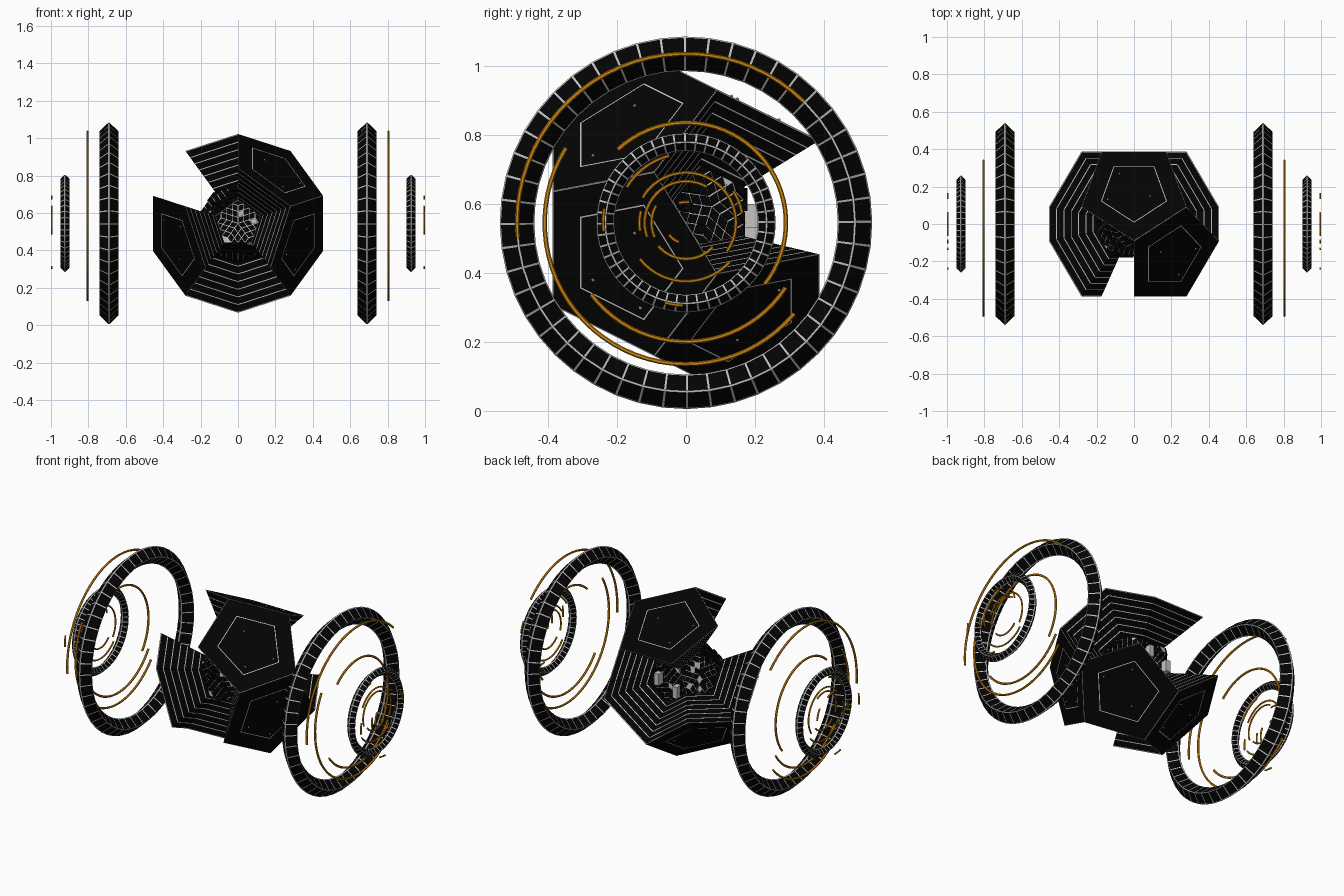
import bpy, bmesh, math, random
from mathutils import Vector

if "Cube" in bpy.data.objects:
    bpy.data.objects.remove(bpy.data.objects["Cube"])

random.seed(4)
CENTRE = Vector((0, 0, 0.545))
R = 0.487          # shell circumradius
CORE = 0.43        # core size relative to the shell


def material(name, rgb):
    m = bpy.data.materials.new(name)
    m.diffuse_color = (*rgb, 1)
    m.use_nodes = True
    m.node_tree.nodes["Principled BSDF"].inputs["Base Color"].default_value = m.diffuse_color
    return m


BLACK = material("black", (0.001, 0.001, 0.001))
GREY = material("line_grey", (0.55, 0.55, 0.55))
LIGHT = material("light_grey", (0.7, 0.7, 0.7))
ORANGE = material("orange", (0.65, 0.25, 0.004))
MATS = [BLACK, GREY, LIGHT, ORANGE]


def finish(bm, name, fix_normals=True):
    if fix_normals:
        bmesh.ops.recalc_face_normals(bm, faces=bm.faces)
    mesh = bpy.data.meshes.new(name)
    bm.to_mesh(mesh)
    bm.free()
    for m in MATS:
        mesh.materials.append(m)
    ob = bpy.data.objects.new(name, mesh)
    bpy.context.collection.objects.link(ob)
    return ob


def bridge(bm, a, b, mat):
    n = len(a)
    for i in range(n):
        bm.faces.new((a[i], a[(i + 1) % n], b[(i + 1) % n], b[i])).material_index = mat


def polar(deg, r, y):
    t = math.radians(deg)
    return Vector((r * math.cos(t), y, r * math.sin(t)))


# Dodecahedron corners in four layers along y
F = [polar(90 + 72 * k, 0.607 * R, -0.795 * R) for k in range(5)]
A = [polar(90 + 72 * k, 0.982 * R, -0.1876 * R) for k in range(5)]
B = [polar(126 + 72 * k, 0.982 * R, 0.1876 * R) for k in range(5)]
G = [polar(126 + 72 * k, 0.607 * R, 0.795 * R) for k in range(5)]
front_side = [[F[k], F[(k + 1) % 5], A[(k + 1) % 5], B[k], A[k]] for k in range(5)]
back_side = [[G[k], G[k - 1], B[k - 1], A[k], B[k]] for k in range(5)]
solid = [front_side[k] for k in (1, 3, 4)] + [back_side[k] for k in (0, 2, 3)]
open_faces = [F, G] + [front_side[k] for k in (0, 2)] + [back_side[k] for k in (1, 4)]


# Wedge-shaped shell blocks with striped walls and an outlined outer panel
def shell_block(pts, name):
    bm = bmesh.new()
    c = sum(pts, Vector()) / 5

    def ring(s):
        return [bm.verts.new(CENTRE + p * s) for p in pts]

    def panel_ring(s):
        return [bm.verts.new(CENTRE + c + (p - c) * s) for p in pts]

    outer = ring(1)
    prev, steps = outer, 7
    for i in range(steps):
        s = 1 - (1 - CORE + 0.03) * i / steps
        e = 1 - (1 - CORE + 0.03) * (i + 1) / steps
        for scale, mat in ((s - 0.011, 1), (e, 0)):
            nxt = ring(scale)
            bridge(bm, prev, nxt, mat)
            prev = nxt
    bm.faces.new(prev)
    prev = outer
    for s, mat in ((0.988, 1), (0.628, 0), (0.61, 1)):
        nxt = panel_ring(s)
        bridge(bm, prev, nxt, mat)
        prev = nxt
    bm.faces.new(prev)
    finish(bm, name)
    # Small studs on the panel
    bm = bmesh.new()
    n = c.normalized()
    for i, s in ((0, 0.45), (2, 0.3), (4, 0.5)):
        p = CENTRE + c + (pts[i] - c) * s
        res = bmesh.ops.create_icosphere(bm, subdivisions=1, radius=0.0055)
        bmesh.ops.translate(bm, verts=res["verts"], vec=p)
    for f in bm.faces:
        f.material_index = 2
    finish(bm, name + "_studs")


for i, pts in enumerate(solid):
    shell_block(pts, f"shell_block_{i + 1}")


# Inner core: tiled faces with low raised plates
def core_face(pts, name):
    bm = bmesh.new()
    c = sum(pts, Vector()) / 5
    n = c.normalized()
    f = bm.faces.new([bm.verts.new(CENTRE + p * CORE) for p in pts])
    f.normal_update()
    if f.normal.dot(n) < 0:
        f.normal_flip()
    bmesh.ops.poke(bm, faces=[f])
    bmesh.ops.subdivide_edges(bm, edges=bm.edges[:], cuts=3, use_grid_fill=True)
    bmesh.ops.join_triangles(bm, faces=bm.faces[:], angle_face_threshold=3, angle_shape_threshold=3)
    bm.normal_update()
    tiles = bm.faces[:]
    bmesh.ops.inset_individual(bm, faces=tiles, thickness=0.0028)
    caps = set(tiles)
    for f in bm.faces:
        f.material_index = 0 if f in caps else 1
    for f in tiles:
        h = random.choice((0.002, 0.003, 0.005, 0.012))
        ext = bmesh.ops.extrude_discrete_faces(bm, faces=[f])["faces"][0]
        for v in ext.verts:
            v.co += n * h
        ext.material_index = random.choice((0,) * 11 + (1,))
    finish(bm, name, False)


for i, pts in enumerate(open_faces):
    core_face(pts, f"core_face_{i + 1}")

# Light pillars standing on the rear of the core
bm = bmesh.new()
for x, z, h in ((0.05, 0.02, 0.05), (-0.07, -0.03, 0.045)):
    res = bmesh.ops.create_cube(bm, size=1)
    for v in res["verts"]:
        v.co = Vector((v.co.x * 0.03 + x, v.co.y * h + 0.165 + h / 2, v.co.z * 0.07 + z)) + CENTRE
for f in bm.faces:
    f.material_index = 1
finish(bm, "core_pillars")


# Segmented hoops around the x axis, with light seams along every edge
def hoop(name, x0, r_out, r_in, half, segments, line):
    rm = (r_out + r_in) / 2
    w = line * 0.8
    prof = [(r_out - w * 0.7, -w), (r_out, 0), (r_out - w * 0.7, w),
            (rm + line / 2, half), (rm - line / 2, half),
            (r_in + w * 0.7, w), (r_in, 0), (r_in + w * 0.7, -w),
            (rm - line / 2, -half), (rm + line / 2, -half)]
    dark = {2, 4, 7, 9}
    bm = bmesh.new()
    rings, mats = [], []
    for k in range(segments):
        t = 2 * math.pi * k / segments
        for a, mat in ((t, 1), (t + line / rm, 0)):
            rings.append([bm.verts.new(CENTRE + Vector((x0 + x, r * math.cos(a), r * math.sin(a))))
                          for r, x in prof])
            mats.append(mat)
    n = len(prof)
    for k, mat in enumerate(mats):
        a, b = rings[k], rings[(k + 1) % len(rings)]
        for j in range(n):
            f = bm.faces.new((a[j], a[(j + 1) % n], b[(j + 1) % n], b[j]))
            f.material_index = mat if j in dark else 1
    finish(bm, name)


# Thin orange arcs: radius, start and end angle, and x position
ARCS = [(0.49, 46, 185, 0.805), (0.41, 148, 320, 0.805), (0.345, 217, 327, 0.805),
        (0.29, -38, 133, 0.805), (0.2, 104, 149, 0.925), (0.17, 218, 318, 0.925),
        (0.145, -35, 150, 0.925), (0.12, 60, 200, 0.925), (0.105, 220, 318, 0.925),
        (0.24, 170, 186, 0.995), (0.24, 255, 268, 0.995), (0.165, 10, 34, 0.995),
        (0.135, 165, 190, 0.995), (0.1, 150, 205, 0.995), (0.06, 80, 110, 0.995),
        (0.06, 215, 250, 0.995), (0.145, 65, 95, 0.995)]


def arcs(name, side):
    bm = bmesh.new()
    for r, a0, a1, x0 in ARCS:
        tube = 0.0065 if r > 0.25 else 0.005
        n = max(3, int((a1 - a0) / 5))
        prev = None
        for i in range(n + 1):
            t = math.radians(a0 + (a1 - a0) * i / n)
            ring = []
            for j in range(6):
                q = j * math.pi / 3
                rr = r + tube * math.cos(q)
                ring.append(bm.verts.new(CENTRE + Vector((side * (x0 + tube * math.sin(q)),
                                                          rr * math.cos(t), rr * math.sin(t)))))
            if prev:
                bridge(bm, prev, ring, 3)
            if i in (0, n):
                bm.faces.new(ring).material_index = 3
            prev = ring
    finish(bm, name)


for side, label in ((-1, "left"), (1, "right")):
    hoop(f"large_hoop_{label}", side * 0.69, 0.54, 0.44, 0.05, 48, 0.006)
    hoop(f"small_hoop_{label}", side * 0.925, 0.26, 0.208, 0.025, 48, 0.005)
    arcs(f"orange_arcs_{label}", side)
